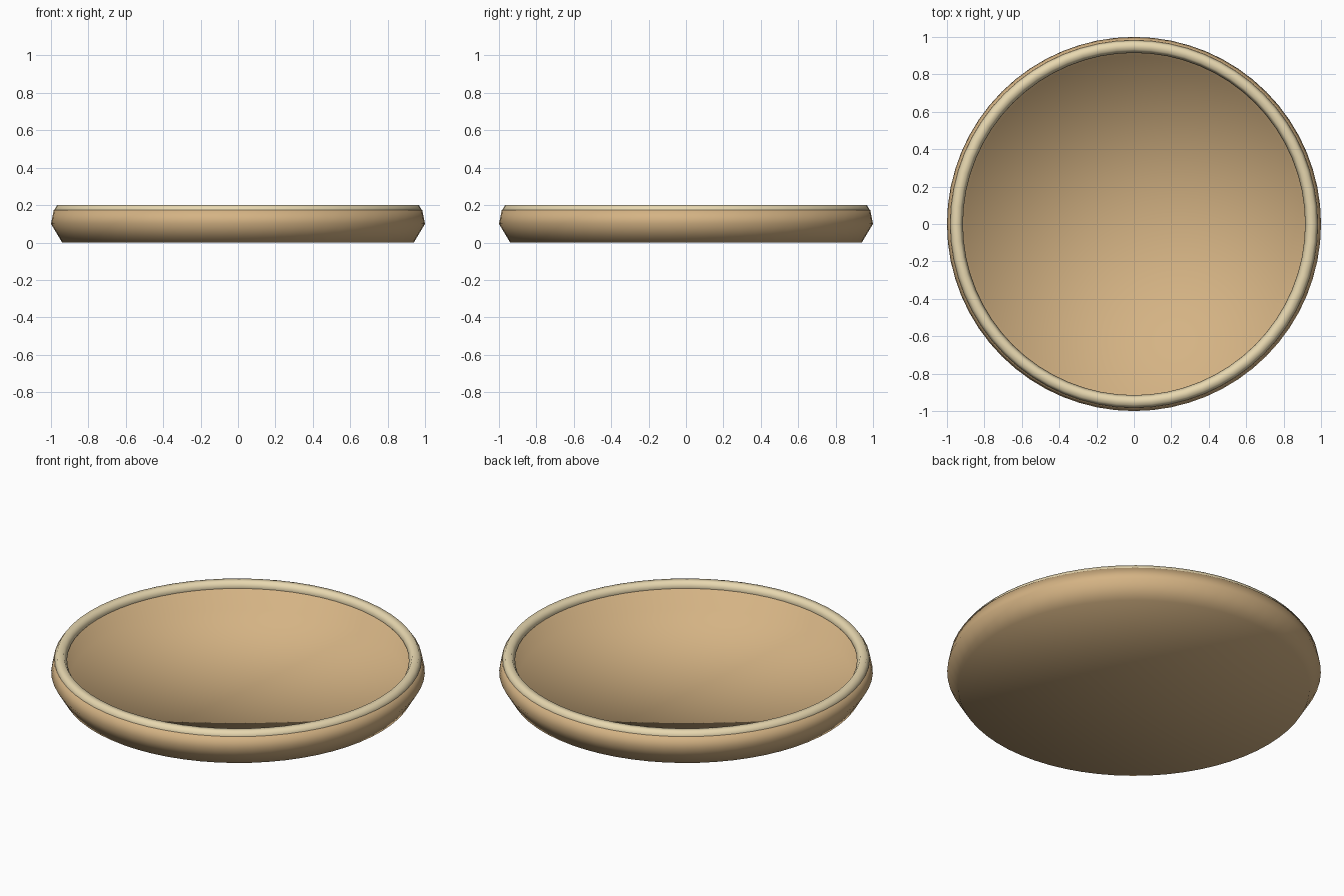
import bpy, bmesh
from math import cos, sin, pi

if "Cube" in bpy.data.objects:
    bpy.data.objects.remove(bpy.data.objects["Cube"])

SEGS = 64


def material(name, rgb):
    m = bpy.data.materials.new(name)
    m.diffuse_color = (*rgb, 1)
    m.use_nodes = True
    m.node_tree.nodes["Principled BSDF"].inputs["Base Color"].default_value = m.diffuse_color
    return m


def lathe(name, profile, mat, closed=False):
    """Spin an (r, z) profile around z; points with r = 0 become poles."""
    bm = bmesh.new()
    rings = []
    for r, z in profile:
        if r == 0:
            rings.append([bm.verts.new((0, 0, z))] * SEGS)
        else:
            rings.append([bm.verts.new((r * cos(2 * pi * i / SEGS), r * sin(2 * pi * i / SEGS), z))
                          for i in range(SEGS)])
    pairs = list(zip(rings, rings[1:] + rings[:1])) if closed else list(zip(rings, rings[1:]))
    for a, b in pairs:
        for i in range(SEGS):
            j = (i + 1) % SEGS
            bm.faces.new(dict.fromkeys((a[i], a[j], b[j], b[i])))
    bmesh.ops.recalc_face_normals(bm, faces=bm.faces)
    for f in bm.faces:
        f.smooth = True
    me = bpy.data.meshes.new(name)
    bm.to_mesh(me)
    bm.free()
    me.materials.append(mat)
    ob = bpy.data.objects.new(name, me)
    bpy.context.collection.objects.link(ob)
    return ob


# Dish: flared base, shallow flat-floored well, softly shaded throughout
lathe("dish_body", [(0, 0), (0.94, 0), (1.0, 0.1), (0.985, 0.175),
                    (0.92, 0.175), (0.90, 0.05), (0, 0.05)],
      material("tan_clay", (0.66, 0.45, 0.23)))

# Rim: six-sided rounded ring seated on the lip
lathe("rim_ring", [(0.95 + 0.035 * cos(k * pi / 3), 0.17 + 0.035 * sin(k * pi / 3)) for k in range(6)],
      material("pale_glaze", (0.80, 0.68, 0.43)), closed=True)
